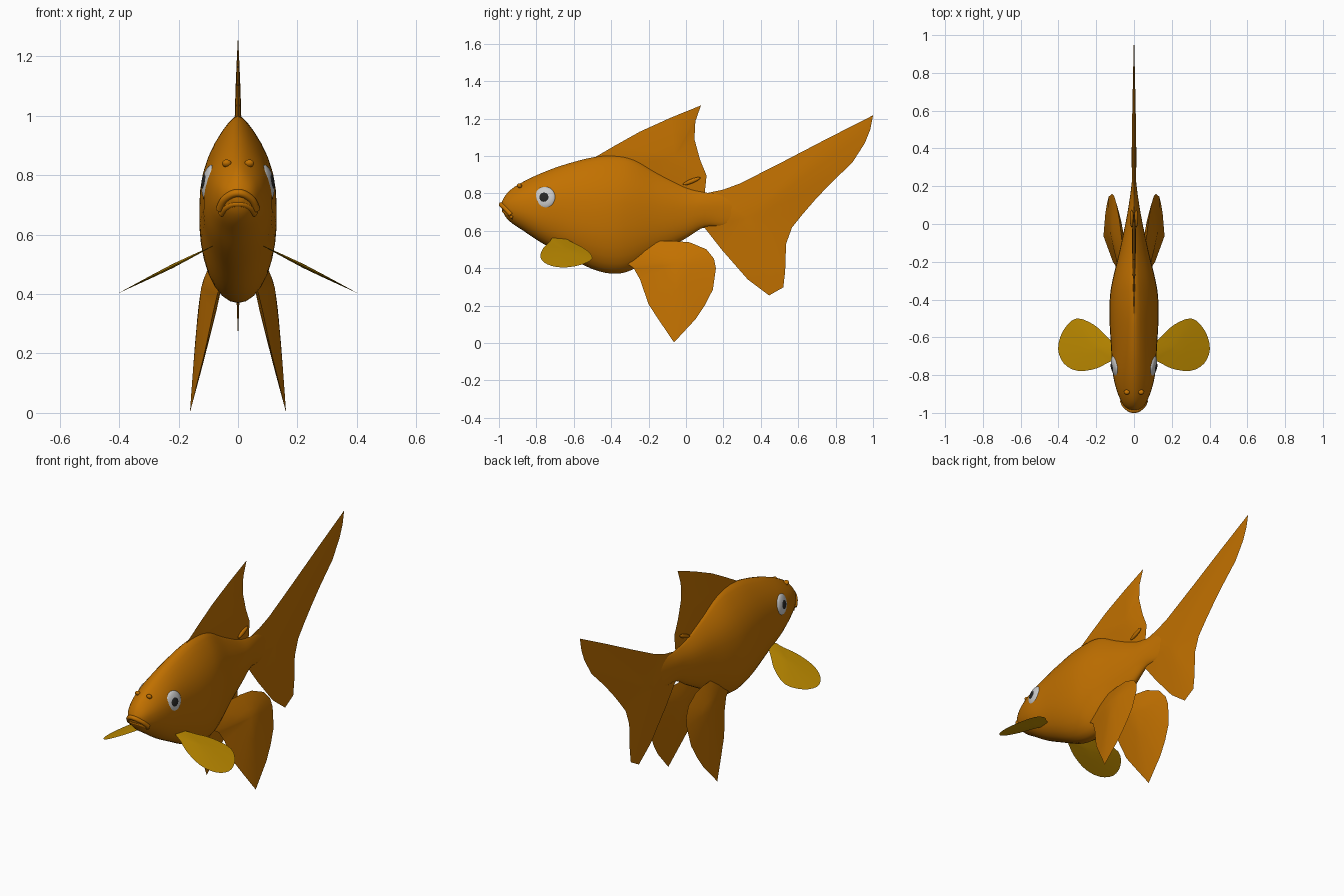
import bpy, bmesh, math
from mathutils import Vector

if "Cube" in bpy.data.objects:
    bpy.data.objects.remove(bpy.data.objects["Cube"])


def material(name, rgb):
    m = bpy.data.materials.new(name)
    m.diffuse_color = (*rgb, 1)
    m.use_nodes = True
    m.node_tree.nodes["Principled BSDF"].inputs["Base Color"].default_value = m.diffuse_color
    return m


ORANGE = material("orange_skin", (0.54, 0.165, 0.0))
YELLOW = material("yellow_fin", (0.52, 0.26, 0.0))
WHITE = material("eye_white", (0.55, 0.55, 0.55))
DARK = material("pupil_dark", (0.02, 0.02, 0.02))


def spline(pts, n, closed=False):
    """Catmull-Rom resampling, n steps per span."""
    pts = [Vector(p) for p in pts]
    k = len(pts)
    get = (lambda i: pts[i % k]) if closed else (lambda i: pts[max(0, min(k - 1, i))])
    out = []
    for i in range(k if closed else k - 1):
        a, b, c, d = (get(i + j) for j in (-1, 0, 1, 2))
        for s in range(n):
            t = s / n
            out.append(0.5 * (2 * b + (c - a) * t + (2 * a - 5 * b + 4 * c - d) * t * t
                              + (3 * b - a - 3 * c + d) * t ** 3))
    if not closed:
        out.append(pts[-1])
    return out


def finish(bm, name, mat):
    bmesh.ops.recalc_face_normals(bm, faces=bm.faces)
    for f in bm.faces:
        f.smooth = True
    me = bpy.data.meshes.new(name)
    bm.to_mesh(me)
    bm.free()
    me.set_sharp_from_angle(angle=math.radians(40))
    me.materials.append(mat)
    ob = bpy.data.objects.new(name, me)
    bpy.context.collection.objects.link(ob)
    return ob


def bridge(bm, r0, r1):
    n = len(r0)
    for i in range(n):
        j = (i + 1) % n
        bm.faces.new((r0[i], r0[j], r1[j], r1[i]))


def fin(name, outline, centre, thick, place, mat):
    """Lens-shaped fin: outline rings shrink to a centre and swell to both sides.
    place(u, v, t) maps outline coordinates and side offset to 3D."""
    bm = bmesh.new()
    c = Vector(centre)
    rim = [bm.verts.new(place(p[0], p[1], 0)) for p in outline]
    for side in (1, -1):
        last = rim
        for s in (0.96, 0.85, 0.65, 0.35):
            t = side * thick * (1 - s ** 1.3)
            ring = []
            for p in outline:
                q = c + (Vector(p) - c) * s
                ring.append(bm.verts.new(place(q[0], q[1], t)))
            bridge(bm, last, ring)
            last = ring
        tip = bm.verts.new(place(c[0], c[1], side * thick))
        for i in range(len(last)):
            bm.faces.new((last[i], last[(i + 1) % len(last)], tip))
    return finish(bm, name, mat)


def blob(name, loc, scale, normal, mat):
    bm = bmesh.new()
    bmesh.ops.create_uvsphere(bm, u_segments=24, v_segments=14, radius=1)
    ob = finish(bm, name, mat)
    ob.rotation_euler = Vector(normal).to_track_quat('Z', 'Y').to_euler()
    ob.location, ob.scale = loc, scale
    return ob


# body: oval sections (y, top, bottom, half width) lofted nose to tail root
STATIONS = [(-.985, .755, .715, .022), (-.965, .79, .675, .05), (-.93, .825, .64, .072),
            (-.87, .862, .60, .095), (-.78, .905, .54, .114), (-.66, .95, .475, .121),
            (-.5, .992, .395, .13), (-.38, 1.0, .37, .127), (-.28, .98, .395, .11),
            (-.15, .905, .475, .078), (0, .83, .56, .046), (.1, .805, .62, .028),
            (.2, .79, .625, .014), (.32, .75, .64, .003)]
bm = bmesh.new()
rings = []
for y, top, bot, w in spline(STATIONS, 4):
    ring = []
    ridge = 0.3 + 0.25 * min(1, max(0, (y + .65) / .4))
    for k in range(32):
        a = 2 * math.pi * k / 32
        c = math.cos(a)
        # narrow ridge along the back, fuller belly
        fat = 1 - ridge * c ** 3 if c > 0 else 1 - 0.1 * c
        ring.append(bm.verts.new((w * fat * math.sin(a), y, (top + bot) / 2 + (top - bot) / 2 * c)))
    rings.append(ring)
for r0, r1 in zip(rings, rings[1:]):
    bridge(bm, r0, r1)
bm.faces.new(rings[0])
bm.faces.new(rings[-1])
finish(bm, "body", ORANGE)

# tail fin and dorsal fin, upright in the centre plane
upright = lambda u, v, t: (t, u, v)
TAIL = [(.05, .80), (.12, .803), (.2, .82), (.29, .853), (.52, .97), (.76, 1.095), (1.0, 1.217),
        (.985, 1.14), (.957, 1.07), (.89, .965), (.77, .85), (.69, .765), (.625, .69), (.567, .618),
        (.535, .53), (.53, .38), (.52, .297), (.444, .254), (.33, .34), (.19, .5),
        (.1, .615), (.05, .62)]
fin("tail_fin", TAIL, (.33, .67), .013, upright, ORANGE)
DORSAL = [(-.5, .985), (-.38, 1.055), (-.246, 1.13), (-.08, 1.205), (.08, 1.27), (.05, 1.185),
          (.045, 1.09), (.075, .98), (.11, .895), (.1, .80), (0, .80), (-.15, .87), (-.3, .94)]
fin("dorsal_fin", DORSAL, (-.06, 1.0), .011, upright, ORANGE)

# paired parts
PELVIC = [(-.31, .42), (-.246, .505), (-.166, .543), (-.07, .546), (.02, .538), (.11, .5),
          (.15, .45), (.16, .4), (.144, .286), (.10, .2), (.05, .126), (-.064, .003), (-.14, .115),
          (-.2, .206), (-.246, .34), (-.28, .4)]
PECTORAL = [(.08, -.66), (.14, -.60), (.21, -.535), (.305, -.5), (.375, -.565), (.402, -.66),
            (.37, -.74), (.296, -.778), (.2, -.765), (.13, -.73), (.08, -.71)]
for side, tag in ((1, "right"), (-1, "left")):
    fin("pelvic_fin_" + tag, PELVIC, (-.05, .42), .034,
        lambda u, v, t: (side * (.169 + .107 * u - .175 * v + t), u, v), ORANGE)
    fin("pectoral_fin_" + tag, spline(PECTORAL, 3, True), (.22, -.65), .007,
        lambda u, v, t: (side * u, v, .552 - .5 * (u - .105) + t), YELLOW)
    # eye and pupil, turned slightly forward and up
    n = Vector((side, -.2, .17)).normalized()
    eye = Vector((side * .097, -.756, .776))
    blob("eye_" + tag, eye, (.06, .06, .022), n, WHITE)
    blob("pupil_" + tag, eye + n * .018, (.026, .026, .007), n, DARK)
    # nostril bump and small knob at the rear of the dorsal base
    blob("nostril_" + tag, (side * .038, -.89, .84), (.016, .012, .014), (0, -1, 1), ORANGE)
    blob("back_knob_" + tag, (side * .012, .03, .865), (.01, .012, .05), (0, 1, .4), ORANGE)


# lips: two downturned tubes round the snout
def lip(name, half, radius):
    path = spline(half + [(-x, y, z) for x, y, z in half[-2::-1]], 5)
    bm = bmesh.new()
    last = None
    for i, p in enumerate(path):
        d = (path[min(i + 1, len(path) - 1)] - path[max(i - 1, 0)]).normalized()
        a = d.cross(Vector((0, 1, 0))).normalized()
        b = d.cross(a)
        ring = [bm.verts.new(p + radius * (a * math.cos(k * math.pi / 5) + b * math.sin(k * math.pi / 5)))
                for k in range(10)]
        if last:
            bridge(bm, last, ring)
        else:
            bm.faces.new(ring)
        last = ring
    bm.faces.new(last)
    finish(bm, name, ORANGE)


lip("upper_lip", [(-.062, -.935, .685), (-.048, -.962, .715), (-.022, -.983, .735),
                  (0, -.988, .74)], .013)
lip("lower_lip", [(-.056, -.925, .67), (-.04, -.952, .69), (-.02, -.968, .702), (0, -.972, .704)], .011)
